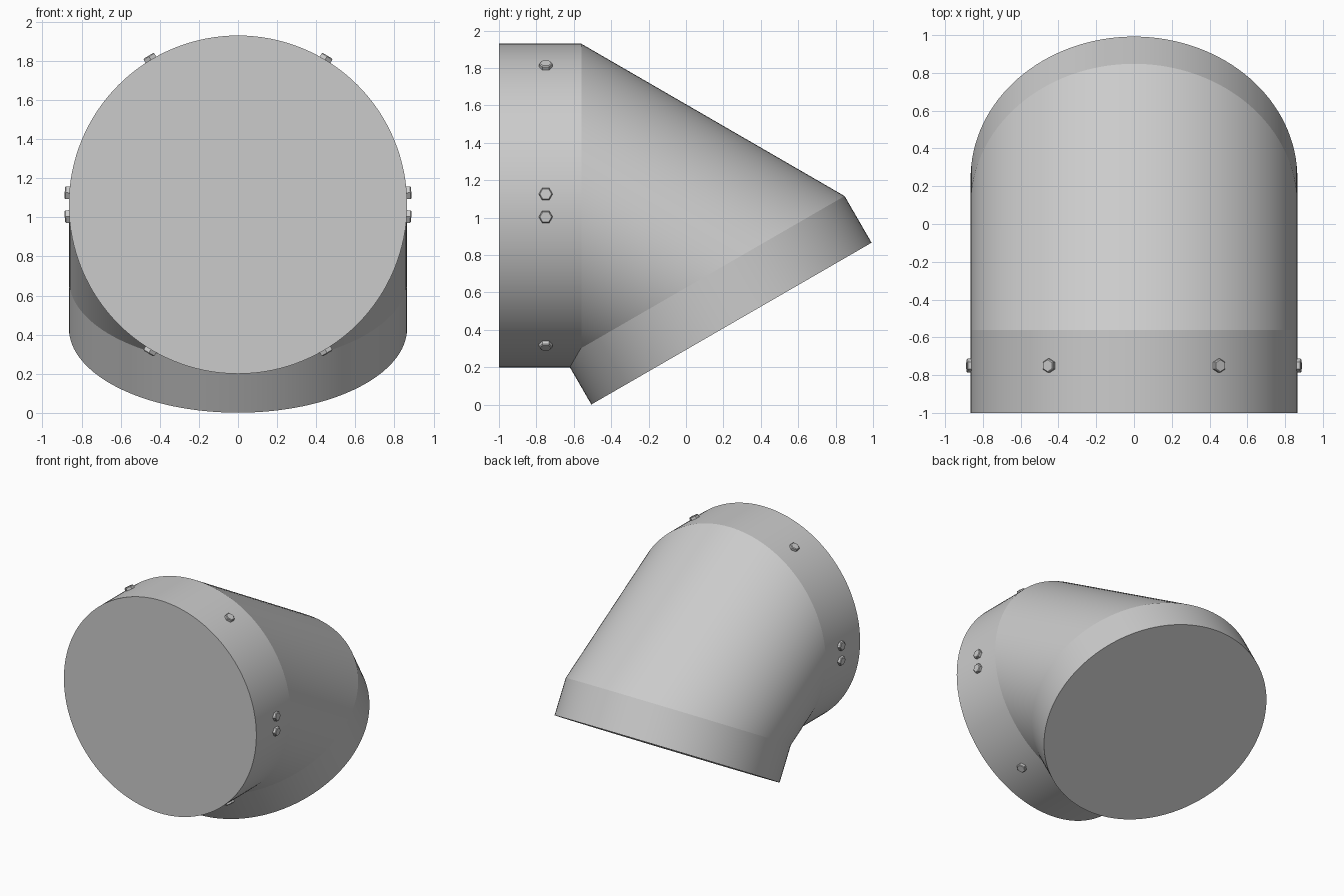
import bpy, bmesh, math
from mathutils import Matrix, Vector

if "Cube" in bpy.data.objects:
    bpy.data.objects.remove(bpy.data.objects["Cube"])

R = 0.865            # pipe radius
SIDES = 128
TILT = math.radians(30)

steel = bpy.data.materials.new("grey steel")
steel.use_nodes = True
colour = (0.6, 0.6, 0.6, 1)
steel.diffuse_color = colour
steel.node_tree.nodes["Principled BSDF"].inputs["Base Color"].default_value = colour


def ring(centre, up):
    """Circle of points spanned by the x axis and the given up direction."""
    angles = [2 * math.pi * i / SIDES for i in range(SIDES)]
    return [centre + R * (Vector((math.cos(a), 0, 0)) + up * math.sin(a)) for a in angles]


def finish(name, bm, angle=30):
    bmesh.ops.recalc_face_normals(bm, faces=bm.faces)
    mesh = bpy.data.meshes.new(name)
    bm.to_mesh(mesh)
    bm.free()
    mesh.materials.append(steel)
    obj = bpy.data.objects.new(name, mesh)
    bpy.context.collection.objects.link(obj)
    bpy.ops.object.select_all(action='DESELECT')
    obj.select_set(True)
    bpy.context.view_layer.objects.active = obj
    bpy.ops.object.shade_smooth_by_angle(angle=math.radians(angle))
    return obj


def tube(name, start, end, cap=False, keep=lambda sine: True):
    """Skin between two rings, with an optional disc closing the first."""
    bm = bmesh.new()
    a = [bm.verts.new(p) for p in start]
    b = [bm.verts.new(p) for p in end]
    for i in range(SIDES):
        j = (i + 1) % SIDES
        if keep(math.sin(2 * math.pi * (i + 0.5) / SIDES)):
            bm.faces.new((a[i], a[j], b[j], b[i]))
    if cap:
        bm.faces.new(a)
    for v in [v for v in bm.verts if not v.link_faces]:
        bm.verts.remove(v)
    return finish(name, bm)


# Pipe collars: one faces the front, one points down and back
axis_z = 1.065
up = Vector((0, 0, 1))
front_rim = ring(Vector((0, -1, axis_z)), up)
front_joint = ring(Vector((0, -0.56, axis_z)), up)

slope = Vector((0, math.cos(TILT), math.sin(TILT)))
inward = Vector((0, -math.sin(TILT), math.cos(TILT)))
low_centre = Vector((0, 0.243, 0.4335))
low_rim = ring(low_centre, slope)
low_joint = ring(low_centre + inward * 0.288, slope)

tube("front_collar", front_rim, front_joint, cap=True)
tube("lower_collar", low_rim, low_joint, cap=True)

# Sloping middle section; the part below the inner corner is left out
tube("middle_section", front_joint, low_joint, keep=lambda s: s > -0.88)

# Hexagonal bolt heads around the front collar
for side in (0, 180):
    for n, degrees in enumerate((-59, -4, 4, 59)):
        bm = bmesh.new()
        bmesh.ops.create_cone(bm, cap_ends=True, segments=6, radius1=0.037,
                              radius2=0.037, depth=0.035)
        top = [e for e in bm.edges if all(v.co.z > 0 for v in e.verts)]
        bmesh.ops.bevel(bm, geom=top, offset=0.005, segments=1, affect='EDGES')
        # Stand the head on the collar with two corners along the pipe
        place = (Matrix.Translation((0, -0.75, axis_z))
                 @ Matrix.Rotation(math.radians(side + degrees), 4, 'Y')
                 @ Matrix.Translation((R + 0.006, 0, 0))
                 @ Matrix.Rotation(math.radians(90), 4, 'Y'))
        # Corners of the cone lie on its y axis, which stays along the pipe
        bmesh.ops.transform(bm, matrix=place, verts=bm.verts)
        finish(f"bolt_{'left' if side == 0 else 'right'}_{n + 1}", bm)
